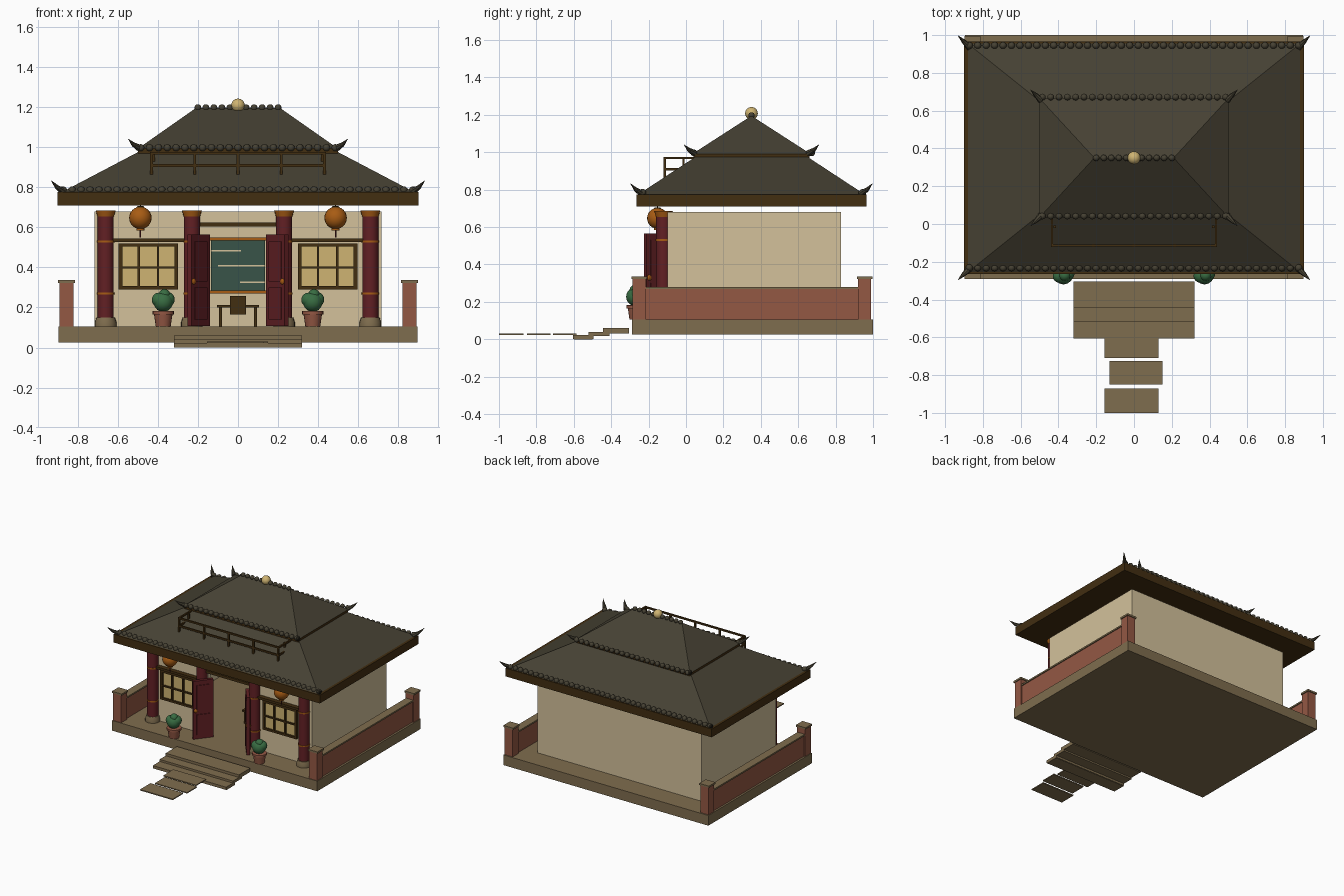
import bpy, bmesh, math
from mathutils import Vector

if "Cube" in bpy.data.objects:
    bpy.data.objects.remove(bpy.data.objects["Cube"])


def material(name, r, g, b):
    lin = [(c / 255 / 12.92) if c < 10 else ((c / 255 + 0.055) / 1.055) ** 2.4 for c in (r, g, b)]
    m = bpy.data.materials.new(name)
    m.diffuse_color = (*lin, 1)
    m.use_nodes = True
    m.node_tree.nodes["Principled BSDF"].inputs["Base Color"].default_value = m.diffuse_color
    return m


PLASTER = material("cream plaster", 211, 193, 155)
STONE = material("tan stone", 127, 109, 78)
ROOF = material("dark roof tile", 70, 65, 51)
WOOD = material("dark wood", 66, 46, 17)
BRICK = material("red brick", 148, 88, 68)
RED = material("dark red lacquer", 98, 32, 36)
ORANGE = material("amber", 168, 92, 20)
GOLD = material("pale gold", 207, 180, 114)
GREEN = material("leaf green", 56, 108, 66)
TEAL = material("teal board", 56, 84, 72)


def finish(name, bm, mat, smooth=False):
    bmesh.ops.recalc_face_normals(bm, faces=bm.faces[:])
    mesh = bpy.data.meshes.new(name)
    for f in bm.faces:
        f.smooth = smooth
    if smooth:
        for e in bm.edges:
            if len(e.link_faces) == 2 and e.calc_face_angle(0) > 0.7:
                e.smooth = False
    bm.to_mesh(mesh)
    bm.free()
    mesh.materials.append(mat)
    ob = bpy.data.objects.new(name, mesh)
    bpy.context.collection.objects.link(ob)
    return ob


def boxes(name, mat, *spans):
    """Boxes given as (x0, x1, y0, y1, z0, z1)."""
    bm = bmesh.new()
    for x0, x1, y0, y1, z0, z1 in spans:
        vs = bmesh.ops.create_cube(bm, size=1)["verts"]
        for v in vs:
            v.co = Vector(((x0 + x1) / 2 + v.co.x * (x1 - x0), (y0 + y1) / 2 + v.co.y * (y1 - y0),
                           (z0 + z1) / 2 + v.co.z * (z1 - z0)))
    return finish(name, bm, mat)


def lathe(name, mat, x, y, profile, n=20):
    """Turned part from (radius, z) pairs, closed at both ends."""
    bm = bmesh.new()
    rings = [[bm.verts.new((x + r * math.cos(2 * math.pi * i / n), y + r * math.sin(2 * math.pi * i / n), z))
              for i in range(n)] for r, z in profile]
    for a, b in zip(rings, rings[1:]):
        for i in range(n):
            bm.faces.new((a[i], a[(i + 1) % n], b[(i + 1) % n], b[i]))
    bm.faces.new(rings[0])
    bm.faces.new(rings[-1])
    return finish(name, bm, mat, True)


def balls(name, mat, spots, u=12, v=8):
    """Spheres given as (x, y, z, radius)."""
    bm = bmesh.new()
    for x, y, z, r in spots:
        vs = bmesh.ops.create_uvsphere(bm, u_segments=u, v_segments=v, radius=r)["verts"]
        bmesh.ops.translate(bm, verts=vs, vec=(x, y, z))
    return finish(name, bm, mat, True)


def hip_roof(name, hx, hy, z0, tx, ty, z1, yc):
    """Hipped roof from a base rectangle to a top rectangle or ridge."""
    bm = bmesh.new()
    signs = ((-1, -1), (1, -1), (1, 1), (-1, 1))
    a = [bm.verts.new((sx * hx, yc + sy * hy, z0)) for sx, sy in signs]
    b = [bm.verts.new((sx * tx, yc + sy * ty, z1)) for sx, sy in signs]
    for i in range(4):
        j = (i + 1) % 4
        bm.faces.new((a[i], a[j], b[j], b[i]))
    bm.faces.new(a)
    bm.faces.new(b)
    bmesh.ops.remove_doubles(bm, verts=bm.verts[:], dist=1e-5)
    return finish(name, bm, ROOF)


def horns(name, hx, hy, z, yc, reach, rise):
    """Upturned spike at each corner of a roof."""
    bm = bmesh.new()
    for sx in (-1, 1):
        for sy in (-1, 1):
            foot = Vector((sx * hx, yc + sy * hy, z))
            mid = foot + Vector((sx * reach * .5, sy * reach * .5, rise * .38))
            tip = foot + Vector((sx * reach, sy * reach, rise))
            for p, q, r0, r1 in ((foot, mid, .018, .012), (mid, tip, .012, .001)):
                d = q - p
                vs = bmesh.ops.create_cone(bm, cap_ends=True, segments=8, radius1=r0, radius2=r1,
                                           depth=d.length)["verts"]
                rot = Vector((0, 0, 1)).rotation_difference(d)
                for v in vs:
                    v.co = rot @ v.co + (p + q) / 2
    return finish(name, bm, ROOF, True)


def row(x, y, z, r, n):
    return [(-x + 2 * x * i / (n - 1), y, z, r) for i in range(n)]


def both(x0, x1, *rest):
    return [(x0, x1, *rest), (-x1, -x0, *rest)]


YC = 0.35

# Platform, steps and stepping stones
boxes("platform", STONE, (-.895, .895, -.29, 1, .025, .105))
boxes("steps", STONE, (-.32, .32, -.445, -.305, .03, .06), (-.32, .32, -.52, -.41, .018, .04),
      (-.32, .32, -.605, -.495, .002, .024))
boxes("stepping_stones", STONE, (-.155, .13, -.71, -.585, .022, .03), (-.13, .15, -.85, -.725, .022, .03),
      (-.155, .13, -1, -.87, .022, .03))
boxes("lowest_footing", STONE, (-.32, .32, -.6, -.5, 0, .01))

# Side garden walls with posts
for label, s in (("left", -1), ("right", 1)):
    def sx(a, b):
        return (a, b) if s > 0 else (-b, -a)
    boxes(label + "_garden_wall", BRICK, (*sx(.83, .88), -.22, .925, .105, .268))
    boxes(label + "_wall_coping", STONE, (*sx(.823, .887), -.215, .92, .268, .28))
    posts = ((-.285, -.215), (.92, .99))
    boxes(label + "_wall_posts", BRICK, *[(*sx(.82, .89), a, b, .105, .322) for a, b in posts])
    boxes(label + "_post_caps", STONE, *[(*sx(.813, .897), a - .006, b + .006, .322, .336) for a, b in posts])

# House shell with an open doorway
boxes("side_walls", PLASTER, *both(.69, .715, -.1, .83, .105, .68))
boxes("back_wall", PLASTER, (-.69, .69, .77, .83, .105, .68))
boxes("front_walls", PLASTER, *both(.19, .69, -.1, -.07, .105, .68))
boxes("door_header", PLASTER, (-.19, .19, -.1, -.07, .625, .68))
boxes("door_lintel", WOOD, (-.19, .19, -.125, -.065, .605, .625))

# Columns
for i, x in enumerate((-.66, -.23, .23, .66)):
    lathe(f"column_base_{i}", STONE, x, -.12, [(.054, .105), (.054, .125), (.046, .15)])
    lathe(f"column_{i}", RED, x, -.12, [(.04, .15), (.04, .66)])
    lathe(f"column_cap_{i}", ORANGE, x, -.12, [(.041, .655), (.05, .685)])
    for z in (.265, .525):
        lathe(f"column_band_{i}_{int(z * 100)}", ORANGE, x, -.12, [(.043, z), (.043, z + .01)])

# Open door leaves
for label, s in (("left", -1), ("right", 1)):
    leaf = boxes(label + "_door", RED, (0, .15, -.012, .012, .108, .565))
    trim = boxes(label + "_door_panel", RED, *[(.025, .125, -.017, .017, a, b) for a, b in ((.14, .3), (.33, .53))])
    knob = balls(label + "_door_knob", ORANGE, [(.13, 0, .33, .02)])
    for ob in (leaf, trim, knob):
        ob.location = (s * .15, -.1, 0)
        ob.rotation_euler.z = math.radians(-52 if s > 0 else 232)

# Windows with frames and lintels
for label, c in (("left", -.447), ("right", .447)):
    boxes(label + "_window_pane", GOLD, (c - .14, c + .14, -.108, -.099, .3, .51))
    y = (-.122, -.1)
    bars = [(c + a - .006, c + a + .006, *y, .3, .51) for a in (-.048, .048)]
    bars += [(c + a - .009, c + a + .009, *y, .29, .52) for a in (-.139, .139)]
    bars += [(c - .147, c + .147, *y, z - h, z + h) for z, h in ((.298, .008), (.4, .005), (.512, .008))]
    boxes(label + "_window_frame", WOOD, *bars)
    boxes(label + "_window_lintel", WOOD, (c - .19, c + .19, -.135, -.1, .527, .545))

# Lanterns and potted shrubs
for label, s in (("left", -1), ("right", 1)):
    x = s * .487
    balls(label + "_lantern", ORANGE, [(x, -.152, .647, .056)], 20, 12)
    lathe(label + "_lantern_cap", WOOD, x, -.152, [(.022, .695), (.016, .705), (.003, .706), (.003, .715)], 12)
    lathe(label + "_lantern_tassel", ORANGE, x, -.152, [(.02, .585), (.02, .596)], 12)
    lathe(label + "_lantern_cord", RED, x, -.152, [(.004, .55), (.004, .586)], 8)
    x = s * .373
    lathe(label + "_pot", BRICK, x, -.265, [(.037, .105), (.046, .165), (.053, .166), (.053, .182), (.044, .183)])
    balls(label + "_shrub", GREEN, [(x, -.27, .228, .05), (x - .022, -.275, .238, .036), (x + .02, -.262, .24, .038),
                                    (x + .006, -.272, .262, .03)], 14, 10)

# Room contents
boxes("wall_board", TEAL, (-.135, .135, .755, .77, .285, .535))
boxes("board_frame", ORANGE, (-.15, .15, .745, .77, .535, .548), (-.15, .15, .745, .77, .27, .284))
boxes("board_stripes", PLASTER, (-.135, .015, .75, .756, .48, .487), (-.1, .135, .75, .756, .405, .412),
      (.01, .135, .75, .756, .322, .329))
boxes("table", WOOD, (-.105, .105, .2, .36, .2, .213),
      *[b for y in (.21, .335) for b in both(.08, .095, y, y + .015, .105, .2)])
boxes("table_box", WOOD, (-.04, .04, .16, .24, .165, .257))

# Lower roof
boxes("lower_eave", WOOD, (-.9, .9, -.265, .965, .71, .775))
hip_roof("lower_roof", .88, .605, .775, .48, .285, .985, YC)
balls("lower_eave_tiles", ROOF, [p for y in (-.232, .945) for p in row(.872, y, .785, .019, 40)])
horns("lower_roof_horns", .87, .585, .778, YC, .062, .055)

# Upper storey, roof and finial
boxes("upper_storey", WOOD, (-.44, .44, .055, .645, .86, .95))
boxes("upper_windows", GOLD, *both(.2, .38, .047, .055, .915, .942))
boxes("upper_eave", WOOD, (-.5, .5, .04, .66, .94, .992))
hip_roof("upper_roof", .5, .315, .992, .21, 0, 1.195, YC)
balls("upper_eave_tiles", ROOF, [p for y in (.042, .672) for p in row(.485, y, .997, .018, 23)])
balls("ridge_tiles", ROOF, row(.2, YC, 1.197, .017, 11))
horns("upper_roof_horns", .492, .305, .995, YC, .055, .045)
balls("finial", GOLD, [(0, YC, 1.208, .034)], 20, 12)

# Balcony railing
rails = [(-.44, .44, -.12, -.108, z, z + .013) for z in (.963, .902)]
rails += [b for z in (.963, .902) for b in both(.428, .44, -.12, .06, z, z + .013)]
rails += [(x - .007, x + .007, -.121, -.107, .835, .97) for x in (-.432, -.216, 0, .216, .432)]
rails += both(.413, .425, -.02, -.008, .86, .97)
boxes("balcony_railing", WOOD, *rails)
